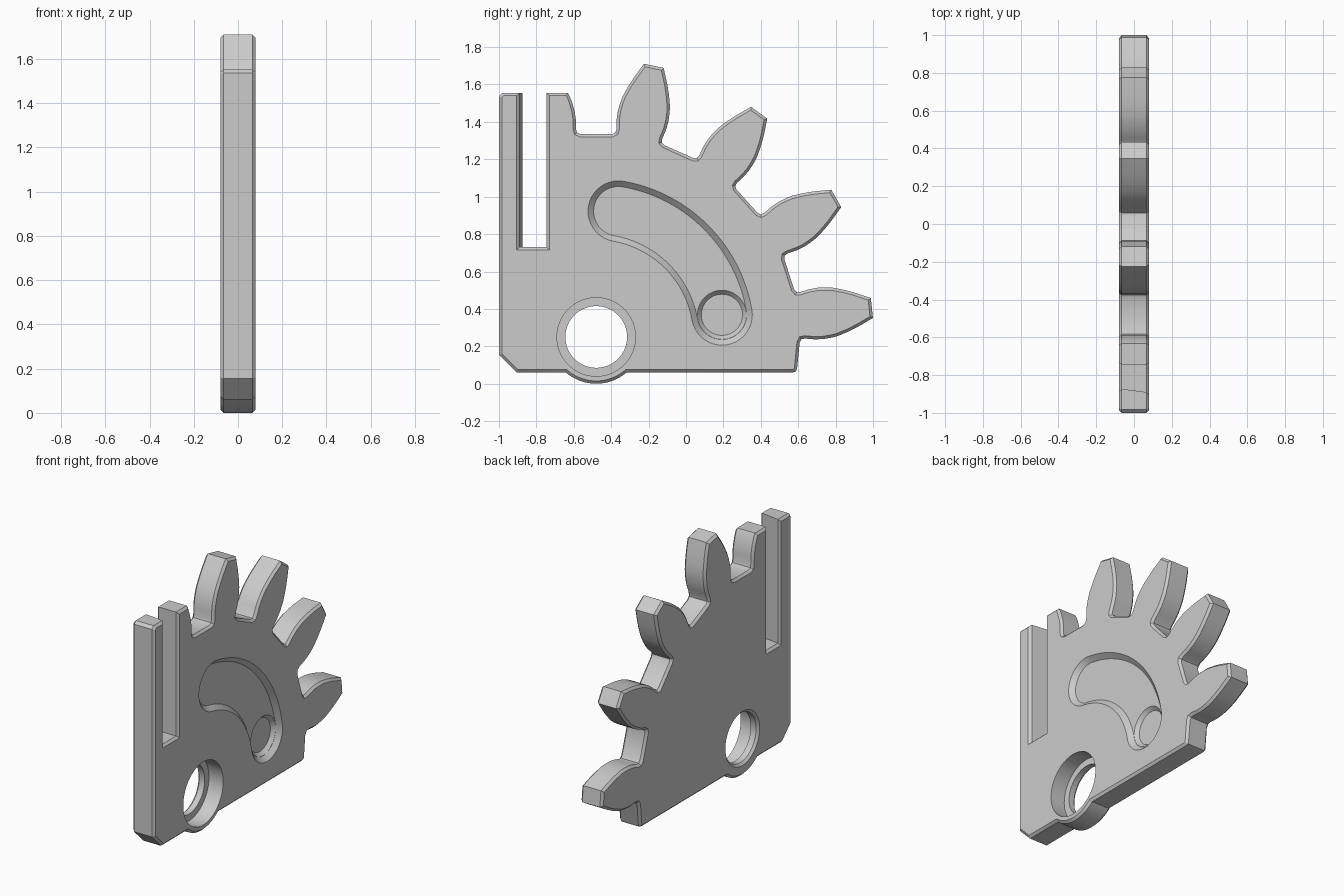
import bpy, bmesh, math
from mathutils import Vector

if "Cube" in bpy.data.objects:
    bpy.data.objects.remove(bpy.data.objects["Cube"])

CY, CZ = -0.48, 0.25          # gear axis in the y-z plane
HALF, CHAMFER = 0.08, 0.015   # half thickness and edge chamfer

grey = bpy.data.materials.new("light_grey")
grey.diffuse_color = (0.6, 0.6, 0.6, 1)
grey.use_nodes = True
grey.node_tree.nodes["Principled BSDF"].inputs["Base Color"].default_value = grey.diffuse_color


def around(angle, out, side):
    """Point from radial distance and sideways (counter-clockwise) offset."""
    a = math.radians(angle)
    return (CY + out * math.cos(a) - side * math.sin(a),
            CZ + out * math.sin(a) + side * math.cos(a))


def arc(cy, cz, r, a0, a1, n):
    return [(cy + r * math.cos(math.radians(a0 + (a1 - a0) * i / n)),
             cz + r * math.sin(math.radians(a0 + (a1 - a0) * i / n))) for i in range(n + 1)]


def inset(pts, d):
    """Mitred inward offset of a counter-clockwise outline."""
    out = []
    for i, p in enumerate(pts):
        p = Vector(p)
        e1 = (p - Vector(pts[i - 1])).normalized()
        e2 = (Vector(pts[(i + 1) % len(pts)]) - p).normalized()
        n1, n2 = Vector((-e1.y, e1.x)), Vector((-e2.y, e2.x))
        out.append(tuple(p + (n1 + n2) * d / (1 + n1.dot(n2))))
    return out


def loft(name, layers):
    """Closed solid through matching outlines, each given as (x, points)."""
    bm = bmesh.new()
    rings = [[bm.verts.new((x, y, z)) for y, z in pts] for x, pts in layers]
    n = len(rings[0])
    for a, b in zip(rings, rings[1:]):
        for i in range(n):
            j = (i + 1) % n
            bm.faces.new((a[i], a[j], b[j], b[i]))
    bm.faces.new(rings[0][::-1])
    bm.faces.new(rings[-1])
    bmesh.ops.recalc_face_normals(bm, faces=bm.faces)
    me = bpy.data.meshes.new(name)
    bm.to_mesh(me)
    bm.free()
    me.materials.append(grey)
    ob = bpy.data.objects.new(name, me)
    bpy.context.collection.objects.link(ob)
    return ob


# Tooth flank (distance from axis, half width) and root gap fillet
FLANK = [(1.11, .125), (1.16, .135), (1.205, .138), (1.25, .135), (1.285, .130),
         (1.345, .112), (1.40, .091), (1.482, .0535)]
ROOT = [(1.093, -.103), (1.085, -.085), (1.085, .085), (1.093, .103)]


def outline(x):
    """Plate outline; the post side of the slot slants through the thickness."""
    post = -0.8815 - 0.13 * x
    pts = [(-1, .155), (-.905, .06)]
    pts += arc(CY, CZ, .25, 229.5, 310.5, 16)                 # boss under the hole
    pts += [(.57, .06), (.587, .066), (.594, .08)]
    pts += [around(-6, r, s) for r, s in ROOT[2:]]
    for a in (6, 30, 54, 78):                                 # full teeth
        pts += [around(a, r, -w) for r, w in FLANK]
        pts += [around(a, r, w) for r, w in reversed(FLANK)]
        pts += [around(a + 12, r, s) for r, s in ROOT]
    pts += [around(102, r, -w) for r, w in FLANK[:5]]         # partial tooth
    pts += [(-.632, 1.555), (-.745, 1.555), (-.745, .73), (post, .73),
            (post, 1.555), (-.982, 1.555), (-1, 1.537)]
    return pts


edge = HALF - CHAMFER
plate = loft("gear_segment_plate", [
    (-HALF, inset(outline(-HALF), CHAMFER)), (-edge, outline(-edge)),
    (edge, outline(edge)), (HALF, inset(outline(HALF), CHAMFER))])


def disc(cy, cz, r):
    return arc(cy, cz, r, 0, 360, 64)[:-1]


def groove(d):
    """Curved pocket outline about the gear axis, shrunk by d."""
    mid, cap = 0.6825, 0.1625 - d
    y0, z0 = around(10, mid, 0)
    y1, z1 = around(80, mid, 0)
    return (arc(CY, CZ, mid + cap, 10, 80, 28) + arc(y1, z1, cap, 80, 260, 20)[1:]
            + arc(CY, CZ, mid - cap, 80, 10, 28)[1:] + arc(y0, z0, cap, 190, 370, 20)[1:-1])


py, pz = around(10, 0.6825, 0)
cutters = [
    # Stepped pivot hole with a chamfered back rim
    loft("pivot_hole_cutter", [
        (-.1, disc(CY, CZ, .20)), (-.065, disc(CY, CZ, .165)), (-.025, disc(CY, CZ, .165)),
        (-.025, disc(CY, CZ, .2101)), (.1, disc(CY, CZ, .21))]),
    # Curved pocket with sloping walls
    loft("curved_pocket_cutter", [(.05, groove(.03)), (.1, groove(-.02))]),
    # Deeper round dimple at the lower end of the pocket
    loft("dimple_cutter", [(.027, disc(py, pz, .11)), (.05, disc(py, pz, .131)),
                           (.065, disc(py, pz, .131))]),
]
bpy.context.view_layer.objects.active = plate
plate.select_set(True)
for c in cutters:
    c.hide_render = True
    m = plate.modifiers.new(c.name, 'BOOLEAN')
    m.operation, m.solver, m.object = 'DIFFERENCE', 'EXACT', c
    bpy.ops.object.modifier_apply(modifier=m.name)
    bpy.data.objects.remove(c)

bpy.ops.object.shade_smooth_by_angle(angle=math.radians(28))
